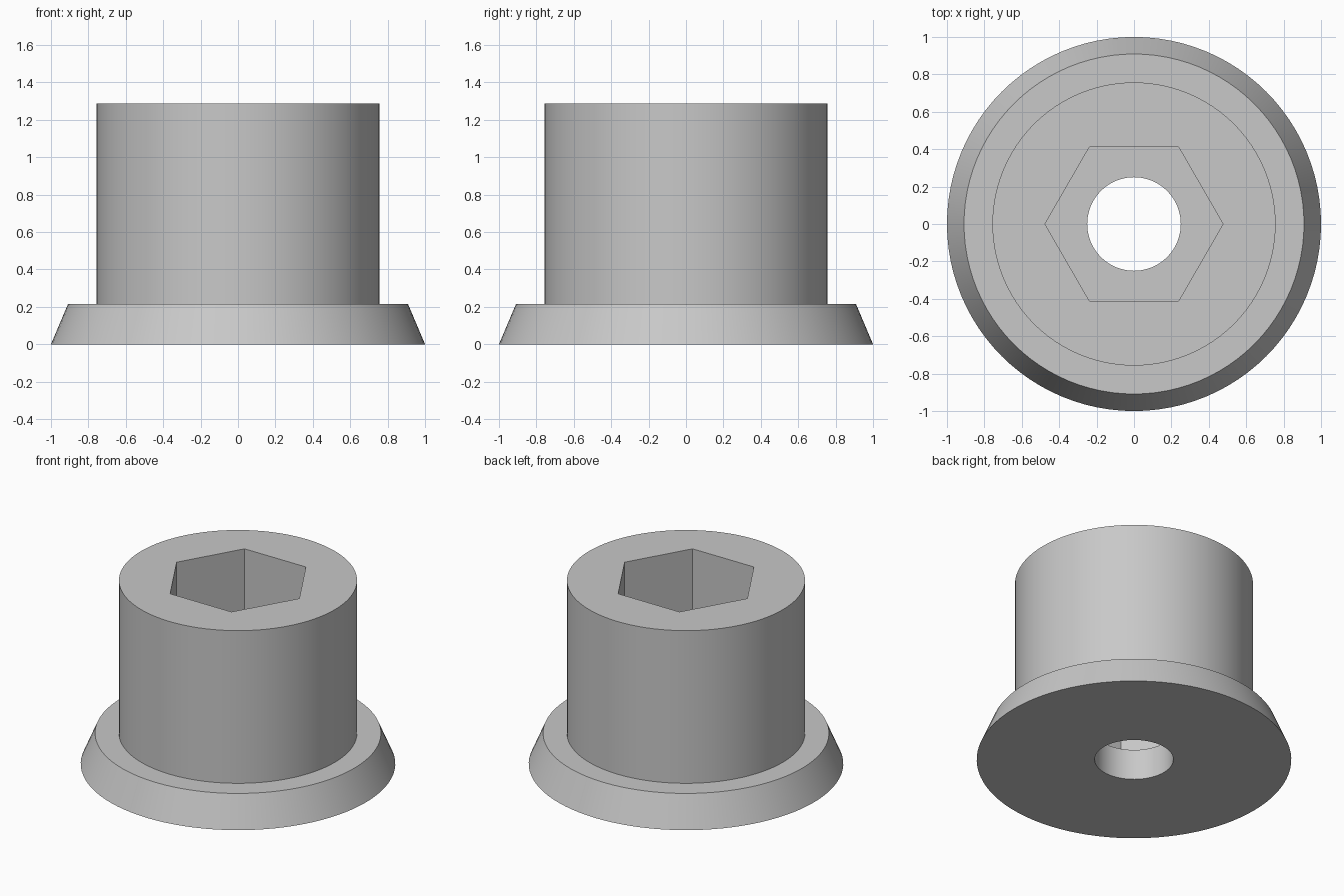
import bpy, bmesh, math

if "Cube" in bpy.data.objects:
    bpy.data.objects.remove(bpy.data.objects["Cube"])

SEG = 96  # divisible by 6 so the hexagon corners land on ring points


def round_radius(r):
    return lambda a: r


def hex_radius(r):
    # distance to a hexagon edge, with corners on the x axis
    step = math.pi / 3
    return lambda a: r * math.cos(step / 2) / math.cos(a % step - step / 2)


# closed section, from the bottom outer edge up, over and down the bore
RINGS = [
    (round_radius(1.0), 0.0),      # flange base
    (round_radius(0.909), 0.215),  # flange top edge
    (round_radius(0.757), 0.215),  # body base
    (round_radius(0.757), 1.286),  # body top edge
    (hex_radius(0.476), 1.286),    # hexagon socket mouth
    (hex_radius(0.476), 0.215),    # hexagon socket floor
    (round_radius(0.25), 0.215),   # bore top
    (round_radius(0.25), 0.0),     # bore bottom
]

bm = bmesh.new()
loops = []
for radius, z in RINGS:
    ring = []
    for i in range(SEG):
        a = 2 * math.pi * i / SEG
        r = radius(a)
        ring.append(bm.verts.new((r * math.cos(a), r * math.sin(a), z)))
    loops.append(ring)

# skin neighbouring rings, closing the last back to the first
for k, low in enumerate(loops):
    high = loops[(k + 1) % len(loops)]
    for i in range(SEG):
        j = (i + 1) % SEG
        bm.faces.new((low[i], low[j], high[j], high[i]))
bmesh.ops.recalc_face_normals(bm, faces=bm.faces)

mesh = bpy.data.meshes.new("flanged_socket_bushing")
bm.to_mesh(mesh)
bm.free()

# plain grey finish
grey = bpy.data.materials.new("grey")
grey.diffuse_color = (0.58, 0.58, 0.58, 1)
grey.use_nodes = True
grey.node_tree.nodes["Principled BSDF"].inputs["Base Color"].default_value = grey.diffuse_color
mesh.materials.append(grey)

bushing = bpy.data.objects.new("flanged_socket_bushing", mesh)
bpy.context.collection.objects.link(bushing)
bpy.context.view_layer.objects.active = bushing
bushing.select_set(True)
bpy.ops.object.shade_smooth_by_angle(angle=math.radians(20))
